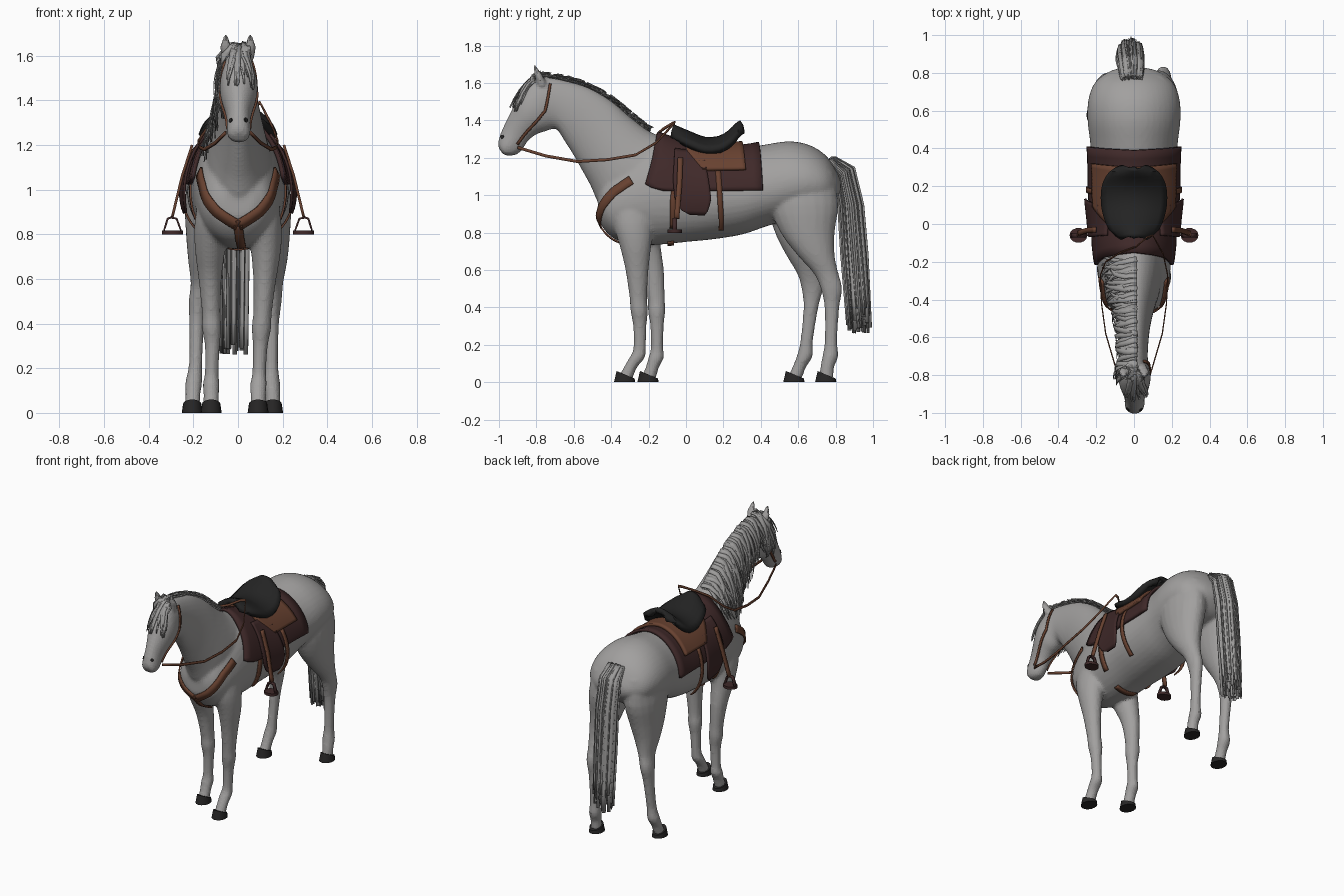
import bpy, bmesh, math, random
from mathutils import Vector as V
from mathutils.bvhtree import BVHTree

if "Cube" in bpy.data.objects:
    bpy.data.objects.remove(bpy.data.objects["Cube"])
random.seed(4)

def mat(name, r, g, b):
    m = bpy.data.materials.new(name)
    m.diffuse_color = (r, g, b, 1)
    m.use_nodes = True
    m.node_tree.nodes["Principled BSDF"].inputs["Base Color"].default_value = m.diffuse_color
    return m
GREY = mat("grey coat", .36, .352, .347)
HAIR = mat("grey hair", .34, .335, .33)
BROWN = mat("tan leather", .14, .054, .03)
DARK = mat("dark leather", .05, .022, .022)
BLACK = mat("black leather", .017, .017, .017)
HOOF = mat("hoof", .02, .019, .019)

def finish(name, bm, m, thick=0):
    bmesh.ops.recalc_face_normals(bm, faces=bm.faces)
    me = bpy.data.meshes.new(name)
    bm.to_mesh(me)
    bm.free()
    ob = bpy.data.objects.new(name, me)
    bpy.context.collection.objects.link(ob)
    me.materials.append(m)
    if thick:
        s = ob.modifiers.new("thickness", 'SOLIDIFY')
        s.thickness, s.offset = thick, 0
    return ob

def lerp_table(t, y):
    for a, b in zip(t, t[1:]):
        if y <= b[0]:
            f = max(0, (y - a[0]) / (b[0] - a[0]))
            return [p + (q - p) * f for p, q in zip(a, b)]
    return list(t[-1])

def spline(t, n=4):
    """Catmull-Rom interpolation of table rows."""
    out = []
    for i in range(len(t) - 1):
        a, b, c, d = t[max(i - 1, 0)], t[i], t[i + 1], t[min(i + 2, len(t) - 1)]
        for f in (k / n for k in range(n)):
            out.append([q + .5 * f * (r - p + f * (2 * p - 5 * q + 4 * r - s + f * (3 * (q - r) + s - p)))
                        for p, q, r, s in zip(a, b, c, d)])
    return out + [list(t[-1])]

def ring(c, u, v, n=20, k=0):
    ang = [2 * math.pi * i / n for i in range(n)]
    return [V(c) + V(u) * math.cos(a) * (1 - k * math.sin(a)) + V(v) * math.sin(a) for a in ang]

def grid(bm, rows, closed=False):
    vs = [[bm.verts.new(p) for p in r] for r in rows]
    n = len(vs[0])
    for a, b in zip(vs, vs[1:]):
        for i in range(n if closed else n - 1):
            bm.faces.new((a[i], a[(i + 1) % n], b[(i + 1) % n], b[i]))
    return vs

def loft(bm, rings):
    vs = grid(bm, rings, True)
    bm.faces.new(vs[0])
    bm.faces.new(vs[-1])

# Torso: y, bottom, top, half width
body = bmesh.new()
TORSO = [(-.47, .88, 1.02, .07), (-.44, .82, 1.10, .13), (-.38, .765, 1.17, .165), (-.28, .735, 1.25, .187),
         (-.15, .735, 1.31, .20), (0, .75, 1.27, .21), (.15, .765, 1.25, .225), (.3, .79, 1.25, .226),
         (.42, .83, 1.27, .23), (.55, .87, 1.288, .245), (.66, .90, 1.268, .24), (.75, .93, 1.21, .205),
         (.81, .99, 1.12, .125), (.828, 1.03, 1.07, .05)]
loft(body, [ring((0, y, (b + t) / 2), (w, 0, 0), (0, 0, (t - b) / 2), 40, .1) for y, b, t, w in spline(TORSO)])

# Neck and head: top y z, bottom y z, half width
NECK = [(-.10, 1.30, -.30, .80, .16), (-.20, 1.345, -.445, .92, .14), (-.30, 1.42, -.51, 1.05, .115),
        (-.40, 1.505, -.56, 1.14, .095), (-.52, 1.575, -.605, 1.22, .08), (-.64, 1.612, -.65, 1.29, .072),
        (-.74, 1.63, -.68, 1.34, .07), (-.81, 1.62, -.705, 1.355, .076), (-.858, 1.58, -.755, 1.34, .085),
        (-.90, 1.52, -.80, 1.325, .08), (-.935, 1.45, -.845, 1.29, .064), (-.97, 1.38, -.87, 1.25, .053),
        (-.995, 1.32, -.90, 1.22, .053), (-1.005, 1.275, -.94, 1.21, .048), (-1.0, 1.25, -.975, 1.215, .03)]
loft(body, [ring((.003, (a + c) / 2, (b + d) / 2), (w, 0, 0), (0, (a - c) / 2, (b - d) / 2), 32)
            for a, b, c, d, w in spline(NECK)])

# Legs: z, y right, y left, x right, x left, half depth, half width
HIND = [(1.12, .62, .62, .12, .12, .17, .095), (.95, .63, .62, .13, .13, .185, .108), (.8, .65, .62, .14, .14, .145, .093),
        (.68, .695, .635, .15, .152, .10, .071), (.58, .75, .66, .155, .165, .066, .047),
        (.5, .778, .675, .155, .18, .058, .041), (.4, .78, .668, .15, .185, .04, .034), (.22, .775, .645, .15, .19, .034, .03),
        (.14, .772, .635, .15, .198, .043, .038), (.08, .755, .605, .155, .202, .037, .034), (.02, .75, .58, .155, .205, .04, .035)]
FORE = [(1.0, -.27, -.26, .10, .10, .13, .07), (.85, -.28, -.25, .115, .115, .11, .08), (.73, -.27, -.22, .125, .125, .085, .068),
        (.6, -.262, -.18, .12, .125, .062, .052), (.45, -.255, -.16, .11, .12, .047, .042), (.38, -.25, -.157, .105, .118, .047, .044),
        (.3, -.247, -.155, .10, .115, .036, .034), (.18, -.248, -.155, .095, .118, .034, .031),
        (.13, -.262, -.16, .092, .12, .042, .038), (.08, -.297, -.18, .09, .12, .036, .035), (.02, -.325, -.20, .09, .12, .04, .035)]
hoof = bmesh.new()
for leg in (HIND, FORE):
    for right in (True, False):
        rows = [(z, yr, xr, d, w) if right else (z, yl, -xl, d, w) for z, yr, yl, xr, xl, d, w in leg]
        loft(body, [ring((x, y, z), (w, 0, 0), (0, d, 0)) for z, y, x, d, w in spline(rows, 3)])
        x, y = rows[-1][2], rows[-1][1]
        loft(hoof, [ring((x, y - .003, 0), (.047, 0, 0), (0, .057, 0), 16),
                    ring((x, y + .002, .04), (.041, 0, 0), (0, .048, -.02), 16)])
finish("hooves", hoof, HOOF)

# Ears
for s in (-1, 1):
    loft(body, [ring((s * x, y, z), (w, 0, 0), (0, w * .85, 0), 10) for x, y, z, w in
                ((.045, -.77, 1.59, .032), (.055, -.79, 1.645, .027), (.054, -.812, 1.70, .008))])

# Fuse the body parts into one smooth skin
horse = finish("horse_body", body, GREY)
r = horse.modifiers.new("fuse", 'REMESH')
r.mode, r.voxel_size = 'VOXEL', .011
s = horse.modifiers.new("smooth", 'SMOOTH')
s.factor, s.iterations = .5, 6
skin = BVHTree.FromObject(horse, bpy.context.evaluated_depsgraph_get())

def ribbon(bm, pts, width, off=.008, side=None, taper=0, sub=5):
    """Strip along pts; without a side vector it lies on the horse's skin."""
    pts = [V(p) for p in pts]
    path = [a.lerp(b, i / sub) for a, b in zip(pts, pts[1:]) for i in range(sub)] + [pts[-1]]
    nor = [skin.find_nearest(p) for p in path]
    if side is None:
        path = [h[0] + h[1] * off for h in nor]
    rows = []
    for i, p in enumerate(path):
        t = path[min(i + 1, len(path) - 1)] - path[max(i - 1, 0)]
        d = V(side) if side is not None else t.cross(nor[i][1])
        d = d.normalized() * width / 2 * (1 - taper * (i / (len(path) - 1)) ** 2)
        rows.append((p - d, p + d))
    grid(bm, rows)

def patch(name, rows, off, m, thick):
    """Panel draped over the barrel; rows are angle from the top, y start, y end."""
    bm = bmesh.new()
    for s in (-1, 1):
        out = []
        for i in range(17):
            ang, y0, y1 = lerp_table(rows, rows[0][0] + (rows[-1][0] - rows[0][0]) * i / 16)
            d = V((math.sin(math.radians(ang)) * s, 0, math.cos(math.radians(ang))))
            ys = [y0 + (y1 - y0) * j / 12 for j in range(13)]
            out.append([(skin.ray_cast(V((0, y, 1)) + d * .7, -d)[0] or V((0, y, 1)) + d * .22) + d * off for y in ys])
        grid(bm, out)
    bmesh.ops.remove_doubles(bm, verts=bm.verts, dist=.0005)
    return finish(name, bm, m, thick)

# Saddle pad, brown panel and flaps
patch("saddle_pad", [(0, -.15, .39), (40, -.18, .40), (76, -.22, .41), (84, -.12, .41)], .013, DARK, .018)
patch("saddle_panel", [(0, .0, .30), (30, .0, .31), (58, .09, .32)], .03, BROWN, .02)
patch("saddle_flap", [(30, -.06, .09), (70, -.07, .12), (95, -.06, .135), (108, -.03, .12), (114, .02, .10)], .034, DARK, .012)

# Seat: y, ridge height, half width
SEAT = [(-.07, 1.362, .06), (-.03, 1.345, .12), (.03, 1.32, .15), (.1, 1.295, .165), (.18, 1.30, .165),
        (.24, 1.335, .15), (.275, 1.37, .12), (.297, 1.385, .06)]
bm = bmesh.new()
grid(bm, [[(w * u / 5, y, z - .06 * (u / 5) ** 2) for u in range(-5, 6)] for y, z, w in spline(SEAT, 2)])
finish("seat", bm, BLACK, .035)

# Girth, rear straps, breast collar and bridle
bm = bmesh.new()
for s in (-1, 1):
    ribbon(bm, [(s * .23, -.06, 1.05), (s * .23, -.07, .95), (s * .2, -.07, .80)], .035)
    ribbon(bm, [(s * .25, .17, 1.15), (s * .27, .18, 1.0), (s * .22, .19, .86), (s * .19, .19, .8)], .028, .024)
    ribbon(bm, [(s * .2, -.30, 1.09), (s * .18, -.40, 1.02), (s * .1, -.47, .90), (0, -.50, .82)], .05)
    ribbon(bm, [(s * .06, -.725, 1.6), (s * .1, -.75, 1.45), (s * .09, -.83, 1.35), (s * .06, -.90, 1.27)], .014, .005)
ribbon(bm, [(-.08, -.08, .74), (0, -.08, .72), (.08, -.08, .74)], .035)
ribbon(bm, [(0, -.48, .83), (.01, -.42, .76), (.02, -.34, .70)], .04)
finish("straps_and_bridle", bm, BROWN, .009)

# Reins
bm = bmesh.new()
half = [(.055, -.90, 1.255), (.10, -.75, 1.21), (.15, -.58, 1.18), (.172, -.42, 1.19), (.178, -.27, 1.215)]
ribbon(bm, half + [(.155, -.16, 1.28), (.10, -.06, 1.388), (.07, -.07, 1.385), (.01, -.12, 1.355), (-.07, -.15, 1.33),
                   (-.15, -.2, 1.26)] + [(-x, y, z) for x, y, z in half[::-1]], .016, side=(0, .2, 1), sub=2)
finish("reins", bm, BROWN, .006)

# Stirrup leathers, irons and treads
leather, iron = bmesh.new(), bmesh.new()
for s in (-1, 1):
    ribbon(leather, [(s * .205, -.03, 1.2), (s * .25, -.035, 1.06), (s * .295, -.05, .875)], .028, side=(0, 1, 0))
    ribbon(iron, [(s * x, -.06, z) for x, z in ((.30, .875), (.275, .87), (.253, .81), (.335, .805), (.315, .87), (.30, .875))],
           .022, side=(0, 1, 0), sub=2)
    loft(iron, [ring((s * .294, -.06, z), (.044, 0, 0), (0, .036, 0), 14) for z in (.802, .814)])
finish("stirrup_leathers", leather, BROWN, .012)
finish("stirrups", iron, DARK, .009)

# Nostrils
bm = bmesh.new()
for s in (-1, 1):
    loc, n, _, _ = skin.find_nearest(V((s * .045, -.99, 1.315)))
    u = n.orthogonal().normalized() * .011
    loft(bm, [ring(loc + n * h, u, n.cross(u), 10) for h in (-.004, .003)])
finish("nostrils", bm, HOOF)

# Mane on the left side of the neck, and forelock
mane = bmesh.new()
CREST = [(-.82, 1.625), (-.74, 1.637), (-.64, 1.618), (-.52, 1.58), (-.40, 1.51), (-.30, 1.425), (-.2, 1.35)]
for i in range(130):
    y, z = lerp_table(CREST, -.80 + .6 * i / 129)
    L = random.uniform(.15, .33) * (1 if y < -.3 else .7)
    dy = random.uniform(-.08, .06)
    ribbon(mane, [(.015, y + .01, z + .01), (-.04, y + dy * .1, z), (-.12, y + dy * .5, z - L * .5), (-.15, y + dy, z - L)],
           .032, random.uniform(.006, .03), taper=.8, sub=3)
for i in range(30):
    x, L = random.uniform(-.04, .085), random.uniform(.6, 1.15)
    ribbon(mane, [(x * .4, -.78, 1.65), (x * .8, -.86, 1.60), (x * 1.3, -.86 - .06 * L, 1.60 - .13 * L)],
           .028, random.uniform(.006, .02), taper=.8, sub=3)
finish("mane_and_forelock", mane, HAIR, .003)

# Tail of hanging strands
tail = bmesh.new()
for i in range(90):
    a, q, turn = random.uniform(0, 2 * math.pi), math.sqrt(random.random()), random.uniform(0, math.pi)
    x, y = q * math.cos(a), q * math.sin(a)
    ribbon(tail, [(-.01 + x * .05, .77 + y * .02, 1.19 + y * .015), (-.014 + x * .065, .845 + y * .045, 1.12 + y * .03),
                  (-.018 + x * .07, .88 + y * .06, .95), (-.02 + x * .07, .90 + y * .065, .68),
                  (-.02 + x * .065, .925 + y * .06, random.uniform(.26, .40))],
           .03, side=(math.cos(turn), math.sin(turn), 0), taper=.3, sub=3)
finish("tail", tail, HAIR, .003)

# Smooth shading with sharp edges kept
for ob in bpy.data.objects:
    ob.select_set(True)
bpy.context.view_layer.objects.active = horse
bpy.ops.object.shade_smooth_by_angle(angle=math.radians(40))
